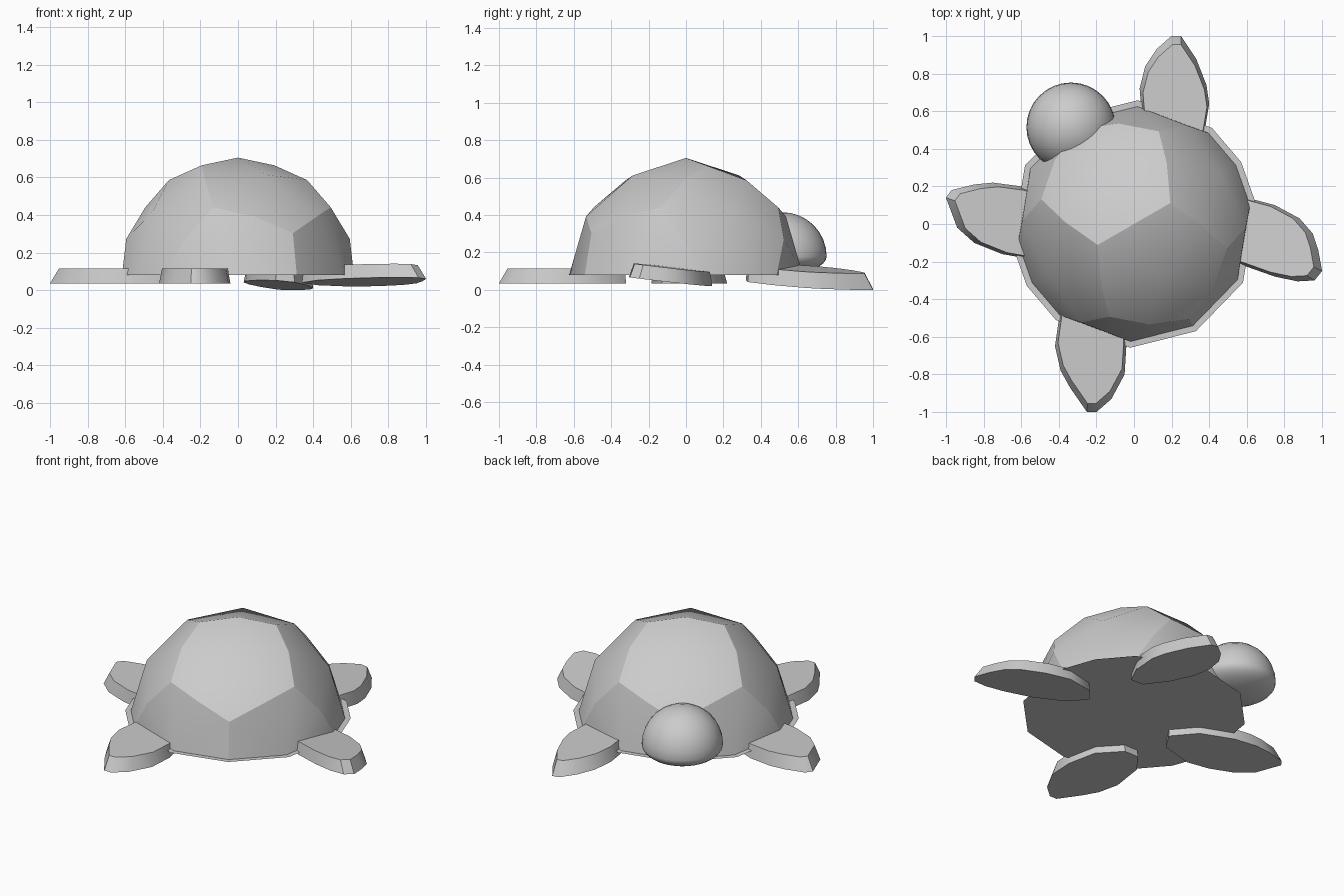
import bpy, bmesh, math
from mathutils import Vector, Matrix

if "Cube" in bpy.data.objects:
    bpy.data.objects.remove(bpy.data.objects["Cube"])

HEADING = Matrix.Rotation(math.radians(30), 4, 'Z')
SHELL_Z, SHELL_R, RIM_R = 0.08, 0.625, 0.658
PHI = (1 + 5 ** 0.5) / 2


def finish(name, bm, angle=28):
    bmesh.ops.recalc_face_normals(bm, faces=bm.faces)
    me = bpy.data.meshes.new(name)
    bm.to_mesh(me)
    bm.free()
    ob = bpy.data.objects.new(name, me)
    bpy.context.collection.objects.link(ob)
    bpy.ops.object.select_all(action='DESELECT')
    bpy.context.view_layer.objects.active = ob
    ob.select_set(True)
    bpy.ops.object.shade_smooth_by_angle(angle=math.radians(angle))
    return ob


# Shell: a dodecahedron with each pentagon split into quads and pushed onto a sphere
S = (-1, 1)
corners = [Vector((a, b, c)) for a in S for b in S for c in S]
corners += [Vector(p) for a in S for b in S for p in
            ((a / PHI, 0, b * PHI), (0, a * PHI, b / PHI), (a * PHI, b / PHI, 0))]
corners = [c.normalized() for c in corners]
centres = [Vector(p).normalized() for a in S for b in S for p in
           ((0, a, b * PHI), (a, b * PHI, 0), (a * PHI, 0, b))]

bm = bmesh.new()
for n in centres:
    if n.z < -0.1:
        continue
    ring = sorted(corners, key=lambda c: -c.dot(n))[:5]
    u = (ring[0] - n * ring[0].dot(n)).normalized()
    w = n.cross(u)
    ring.sort(key=lambda c: math.atan2(c.dot(w), c.dot(u)))
    for i in range(5):
        c = ring[i]
        nxt = (c + ring[(i + 1) % 5]).normalized()
        prv = (c + ring[i - 1]).normalized()
        bm.faces.new([bm.verts.new(p * SHELL_R) for p in (c, nxt, n, prv)])
bmesh.ops.remove_doubles(bm, verts=bm.verts, dist=1e-4)
bmesh.ops.bisect_plane(bm, geom=bm.verts[:] + bm.edges[:] + bm.faces[:], dist=1e-4,
                       plane_co=(0, 0, 0), plane_no=(0, 0, 1), clear_inner=True)
bm.transform(Matrix.Translation((0, 0, SHELL_Z)) @ HEADING)
finish("shell", bm)

# Flat belly whose edge forms a thin rim around the shell
bm = bmesh.new()
rim = []
for deg in (0, 20.9, 58.3, 90, 121.7, 159.1, 180, 200.9, 238.3, 270, 301.7, 339.1):
    a = math.radians(deg + 30)
    rim.append(bm.verts.new((RIM_R * math.cos(a), RIM_R * math.sin(a), SHELL_Z)))
bm.faces.new(rim[::-1])
me = bpy.data.meshes.new("belly")
bm.to_mesh(me)
bm.free()
bpy.context.collection.objects.link(bpy.data.objects.new("belly", me))

# Head: a round dome with a shallow underside
bm = bmesh.new()
bmesh.ops.create_uvsphere(bm, u_segments=32, v_segments=16, radius=0.237)
for v in bm.verts:
    if v.co.z < 0:
        v.co.z *= 0.4
bm.transform(Matrix.Translation((-0.335, 0.515, 0.178)))
finish("head", bm, 40)


# Flippers: leaf-shaped slabs, narrower on top, lying on a tilted plane
def flipper(name, outline, root, plane, thick):
    z0, sx, sy = plane
    root = Vector(root)
    bm = bmesh.new()
    low, top = [], []
    for p in outline:
        q = root + (Vector(p) - root) * 0.92
        low.append(bm.verts.new((p[0], p[1], z0 + sx * p[0] + sy * p[1])))
        top.append(bm.verts.new((q.x, q.y, z0 + sx * q.x + sy * q.y + thick)))
    bm.faces.new(low)
    bm.faces.new(top)
    for i in range(len(low)):
        j = (i + 1) % len(low)
        bm.faces.new((low[i], low[j], top[j], top[i]))
    finish(name, bm, 40)


flipper("front_flipper_right",
        [(.04, .6), (.03, .72), (.06, .84), (.12, .93), (.2, 1), (.25, 1), (.33, .88),
         (.385, .74), (.4, .64), (.37, .46), (.3, .33), (.2, .32), (.1, .45)],
        (.25, .42), (.095, -.1, -.07), .085)
flipper("front_flipper_left",
        [(-1, .14), (-.97, .18), (-.85, .21), (-.75, .22), (-.6, .2), (-.4, .12),
         (-.28, -.02), (-.35, -.13), (-.56, -.185), (-.7, -.16), (-.85, -.1), (-.94, -.02)],
        (-.4, -.06), (.035, 0, 0), .08)
flipper("back_flipper_left",
        [(-.2, -1), (-.25, -1), (-.34, -.87), (-.39, -.78), (-.42, -.65), (-.39, -.44),
         (-.3, -.32), (-.2, -.32), (-.08, -.45), (-.04, -.64), (-.05, -.8), (-.12, -.93)],
        (-.22, -.42), (.035, 0, 0), .08)
flipper("back_flipper_right",
        [(1, -.25), (.96, -.3), (.87, -.305), (.75, -.28), (.58, -.22), (.42, -.12),
         (.34, 0), (.42, .1), (.6, .14), (.75, .1), (.88, .03), (.95, -.05), (.98, -.14)],
        (.45, .02), (.045, -.015, -.12), .075)
